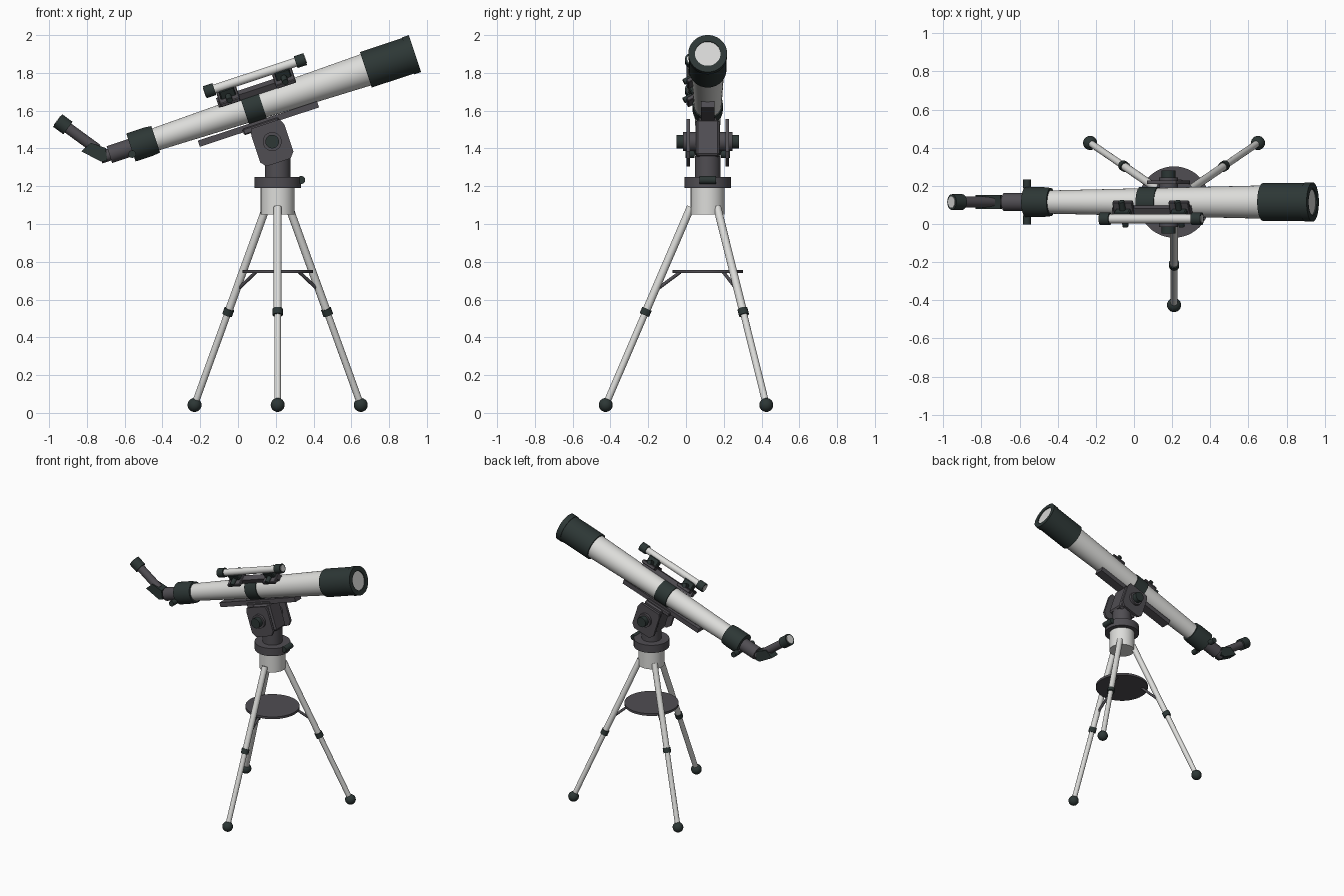
import bpy, bmesh, math
from mathutils import Matrix, Vector

if "Cube" in bpy.data.objects:
    bpy.data.objects.remove(bpy.data.objects["Cube"])


def material(name, rgb):
    m = bpy.data.materials.new(name)
    m.use_nodes = True
    m.diffuse_color = (*rgb, 1)
    bsdf = m.node_tree.nodes["Principled BSDF"]
    bsdf.inputs["Base Color"].default_value = (*rgb, 1)
    bsdf.inputs["Roughness"].default_value = 0.6
    return m


WHITE = material("off white", (0.72, 0.72, 0.70))
GREY = material("dark grey", (0.08, 0.075, 0.085))
GREEN = material("blackish green", (0.026, 0.038, 0.036))
LENS = material("pale glass", (0.68, 0.68, 0.67))


def finish(name, bm, mat, matrix):
    bmesh.ops.remove_doubles(bm, verts=bm.verts, dist=1e-6)
    bmesh.ops.recalc_face_normals(bm, faces=bm.faces)
    mesh = bpy.data.meshes.new(name)
    bm.to_mesh(mesh)
    bm.free()
    mesh.materials.append(mat)
    ob = bpy.data.objects.new(name, mesh)
    ob.matrix_world = matrix
    bpy.context.collection.objects.link(ob)
    bpy.ops.object.select_all(action='DESELECT')
    ob.select_set(True)
    bpy.context.view_layer.objects.active = ob
    bpy.ops.object.shade_smooth_by_angle(angle=math.radians(35))
    return ob


def lathe(name, profile, mat, matrix, sides=32):
    """Turn (distance, radius) points around the local x axis."""
    bm = bmesh.new()
    vs = [bm.verts.new((s, 0, r)) for s, r in profile]
    es = [bm.edges.new(pair) for pair in zip(vs, vs[1:])]
    bmesh.ops.spin(bm, geom=vs + es, cent=(0, 0, 0), axis=(1, 0, 0),
                   angle=math.tau, steps=sides, use_merge=True)
    return finish(name, bm, mat, matrix)


def rod(name, a, b, r1, mat, frame=Matrix(), r2=None, sides=32):
    a, b = Vector(a), Vector(b)
    d = b - a
    r2 = r1 if r2 is None else r2
    turn = d.to_track_quat('X', 'Z').to_matrix().to_4x4()
    profile = [(0, 0), (0, r1), (d.length, r2), (d.length, 0)]
    return lathe(name, profile, mat, frame @ Matrix.Translation(a) @ turn, sides)


def block(name, center, size, mat, frame=Matrix(), bevel=0.0):
    bm = bmesh.new()
    bmesh.ops.create_cube(bm, size=1)
    bmesh.ops.scale(bm, vec=size, verts=bm.verts)
    if bevel:
        bmesh.ops.bevel(bm, geom=bm.edges[:], offset=bevel, segments=1, affect='EDGES')
    return finish(name, bm, mat, frame @ Matrix.Translation(center))


def plate(name, outline, y, depth, mat, frame=Matrix()):
    """Extrude an x-z outline along y, centred on y."""
    bm = bmesh.new()
    face = bm.faces.new([bm.verts.new((x, y - depth / 2, z)) for x, z in outline])
    out = bmesh.ops.extrude_face_region(bm, geom=[face])["geom"]
    bmesh.ops.translate(bm, vec=(0, depth, 0),
                        verts=[v for v in out if isinstance(v, bmesh.types.BMVert)])
    return finish(name, bm, mat, frame)


CX, CY = 0.21, 0.115
axis = Vector((CX, CY, 0))


def up(z, r=0.0):
    return (CX + r, CY, z)


# Tripod legs with clamps, feet and tray braces
for side, top, foot in (("front", (0, -0.09), (0, -0.54)),
                        ("left", (0.06, 0.05), (0.44, 0.31)),
                        ("right", (-0.06, 0.05), (-0.44, 0.31))):
    a = axis + Vector((*top, 1.09))
    b = axis + Vector((*foot, 0.042))
    mid = a.lerp(b, 0.53)
    step = (b - a).normalized() * 0.018
    rod(side + "_upper_leg", a, mid, 0.021, WHITE, sides=20)
    rod(side + "_lower_leg", mid, b, 0.018, WHITE, sides=20)
    rod(side + "_leg_clamp", mid - step, mid + step, 0.027, GREEN, sides=20)
    arc = [(-0.037 * math.cos(math.pi * i / 12), 0.037 * math.sin(math.pi * i / 12))
           for i in range(13)]
    lathe(side + "_foot", arc, GREEN, Matrix.Translation(b), 24)
    low = a.lerp(b, 0.425)
    inner = axis + (low - axis) * 0.52
    inner.z = 0.745
    rod(side + "_tray_brace", low, inner, 0.009, GREY, sides=12)

rod("accessory_tray", up(0.74), up(0.757), 0.187, GREY, sides=48)

# Tripod head and swivel base
rod("tripod_hub", up(1.05), up(1.2), 0.09, WHITE)
rod("swivel_collar", up(1.19), up(1.248), 0.123, GREY, sides=40)
rod("swivel_neck", up(1.24), up(1.36), 0.068, GREY)
rod("lock_knob", (0.335, CY - 0.043, 1.233), (0.335, CY + 0.043, 1.233), 0.021, GREEN)
block("lock_bracket", (0.30, CY, 1.23), (0.07, 0.05, 0.035), GREEN)

# Tube frame: x runs along the optical axis, z points away from the mount
tilt = Matrix.Rotation(math.radians(-18.3), 4, 'Y')
tube = Matrix.Translation((-0.567, CY, 1.405)) @ tilt

# Tilting mount
block("mount_body", (0.72, 0, -0.205), (0.15, 0.125, 0.2), GREY, tube, 0.01)
cheek = [(0.635, -0.105), (0.795, -0.105), (0.81, -0.14), (0.81, -0.29),
         (0.785, -0.32), (0.65, -0.32), (0.625, -0.29), (0.625, -0.14)]
for side, k in (("right", -1), ("left", 1)):
    plate(side + "_mount_cheek", cheek, k * 0.103, 0.018, GREY, tube)
    rod(side + "_tilt_hub", (0.72, k * 0.06, -0.205), (0.72, k * 0.13, -0.205),
        0.05, GREY, tube)
    rod(side + "_tilt_knob", (0.72, k * 0.11, -0.205), (0.72, k * 0.165, -0.205),
        0.036, GREEN, tube)
block("mount_saddle", (0.69, 0, -0.11), (0.2, 0.1, 0.035), GREY, tube, 0.006)
block("dovetail_rail", (0.68, 0, -0.094), (0.665, 0.07, 0.034), GREY, tube)

# Main tube
rod("main_tube", (0.1, 0, 0), (1.35, 0, 0), 0.06, WHITE, tube, 0.088, 48)
lathe("dew_shield", [(1.31, 0.07), (1.31, 0.099), (1.545, 0.099), (1.545, 0.103),
                     (1.584, 0.103), (1.584, 0.068), (1.56, 0.068)], GREEN, tube, 48)
rod("objective_lens", (1.56, 0, 0), (1.577, 0, 0), 0.07, LENS, tube, sides=48)
lathe("tube_ring", [(0.632, 0.06), (0.632, 0.08), (0.732, 0.08), (0.732, 0.06)],
      GREEN, tube, 48)
lathe("rear_collar", [(0, 0), (0, 0.078), (0.1, 0.078), (0.138, 0.074), (0.138, 0.05)],
      GREEN, tube, 40)

# Focuser
lathe("focuser_tube", [(-0.17, 0), (-0.17, 0.033), (-0.12, 0.033), (-0.12, 0.047),
                       (0.02, 0.047), (0.02, 0)], GREY, tube)
rod("focus_axle", (0, -0.1, -0.035), (0, 0.1, -0.035), 0.01, GREY, tube)
for side, k in (("right", -1), ("left", 1)):
    rod(side + "_focus_knob", (-0.005, k * 0.07, -0.035), (-0.005, k * 0.117, -0.035),
        0.02, GREEN, tube)

# Diagonal and eyepiece
plate("diagonal_prism", [(-0.83, 1.385), (-0.78, 1.43), (-0.70, 1.402),
                         (-0.692, 1.335), (-0.725, 1.33)], CY, 0.072, GREEN)
tip, start = Vector((-0.955, CY, 1.548)), Vector((-0.745, CY, 1.395))
back = (start - tip).normalized()
rod("eyepiece_tube", start, tip, 0.029, GREY)
rod("eyepiece_cap", tip + back * 0.068, tip, 0.041, GREEN)
rod("eyepiece_lens", tip + back * 0.01, tip - back * 0.003, 0.03, LENS)

# Finder scope, leaning to the front side of the main tube
finder = tube @ Matrix.Rotation(math.radians(29.5), 4, 'X')
rod("finder_tube", (0.48, 0, 0.178), (1.0, 0, 0.178), 0.024, WHITE, finder, sides=24)
for end, s in (("rear", 0.463), ("front", 0.97)):
    rod("finder_" + end + "_cap", (s, 0, 0.178), (s + 0.053, 0, 0.178), 0.033,
        GREEN, finder, sides=24)
rod("finder_objective", (1.01, 0, 0.178), (1.026, 0, 0.178), 0.023, LENS, finder)
rod("finder_eye_lens", (0.47, 0, 0.178), (0.46, 0, 0.178), 0.023, LENS, finder)
block("finder_base", (0.725, 0, 0.093), (0.43, 0.045, 0.035), GREY, finder)
for end, s in (("rear", 0.575), ("front", 0.885)):
    block("finder_" + end + "_foot", (s, 0, 0.106), (0.11, 0.13, 0.024), GREY, finder, 0.004)
    block("finder_" + end + "_post", (s, 0, 0.138), (0.085, 0.05, 0.06), GREEN, finder, 0.006)
    rod("finder_" + end + "_screw", (s, -0.075, 0.125), (s, 0.075, 0.125), 0.016,
        GREEN, finder, sides=16)
